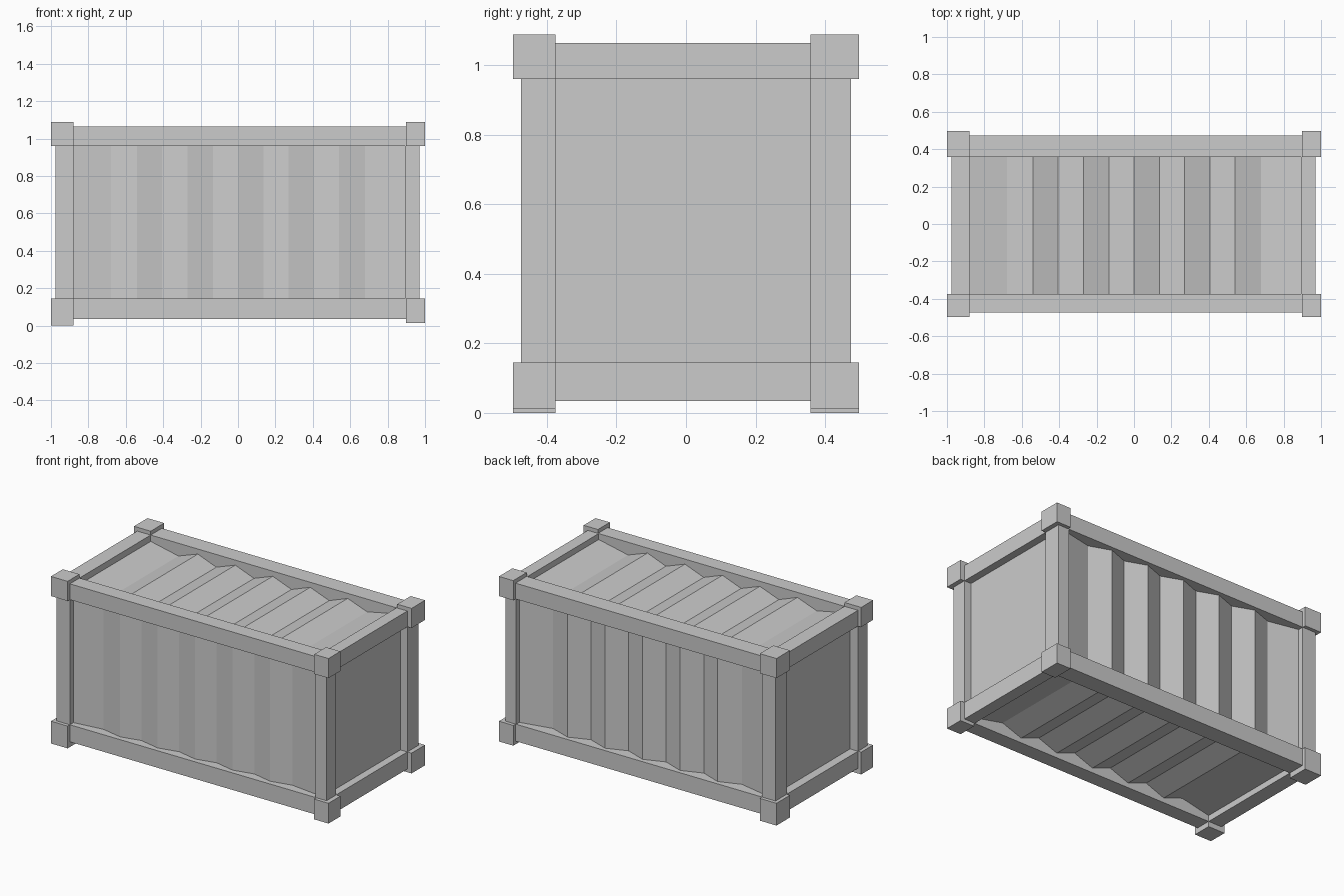
import bpy, bmesh

if "Cube" in bpy.data.objects:
    bpy.data.objects.remove(bpy.data.objects["Cube"])


def box(name, x, y, z):
    """Axis-aligned box from (min, max) ranges."""
    bm = bmesh.new()
    bmesh.ops.create_cube(bm, size=1)
    for v in bm.verts:
        v.co = [r[0] if c < 0 else r[1] for c, r in zip(v.co, (x, y, z))]
    finish(name, bm)


def finish(name, bm):
    bmesh.ops.recalc_face_normals(bm, faces=bm.faces)
    me = bpy.data.meshes.new(name)
    bm.to_mesh(me)
    bm.free()
    bpy.context.collection.objects.link(bpy.data.objects.new(name, me))


# Outer range of the corner castings, and the slimmer posts and rails between
block_x = {"left": (-1.0, -0.88), "right": (0.897, 1.0)}
block_y = {"front": (-0.497, -0.375), "back": (0.358, 0.497)}
rail_x = {"left": (-0.977, -0.88), "right": (0.892, 0.97)}
rail_y = {"front": (-0.474, -0.375), "back": (0.358, 0.474)}
rail_z = {"bottom": (0.034, 0.145), "top": (0.96, 1.063)}

# Corner castings and posts
for sx in block_x:
    for sy in block_y:
        low = 0.0 if sx == "left" else 0.013
        box(f"corner_bottom_{sy}_{sx}", block_x[sx], block_y[sy], (low, 0.145))
        box(f"corner_top_{sy}_{sx}", block_x[sx], block_y[sy], (0.96, 1.088))
        box(f"post_{sy}_{sx}", rail_x[sx], rail_y[sy], (0.14, 0.965))

# Long side rails and short end rails
for sz, z in rail_z.items():
    for sy, y in rail_y.items():
        box(f"side_rail_{sz}_{sy}", (-0.89, 0.9), y, z)
    for sx, x in rail_x.items():
        box(f"end_rail_{sz}_{sx}", x, (-0.38, 0.365), z)

# Corrugated body: rectangles lofted along x, alternately full and inset
xs = [-0.92, -0.68, -0.54, -0.407, -0.27, -0.135, 0,
      0.135, 0.27, 0.407, 0.54, 0.68, 0.92]
bm = bmesh.new()
rings = []
for i, x in enumerate(xs):
    d = 0.05 * (i % 2)
    y0, y1 = -0.442 + 0.6 * d, 0.447 - d
    z0, z1 = 0.065 + d, 1.03 - d
    rings.append([bm.verts.new((x, y, z))
                  for y, z in ((y0, z0), (y1, z0), (y1, z1), (y0, z1))])
for a, b in zip(rings, rings[1:]):
    for k in range(4):
        n = (k + 1) % 4
        bm.faces.new((a[k], a[n], b[n], b[k]))
bm.faces.new(rings[0])
bm.faces.new(rings[-1])
finish("corrugated_body", bm)
